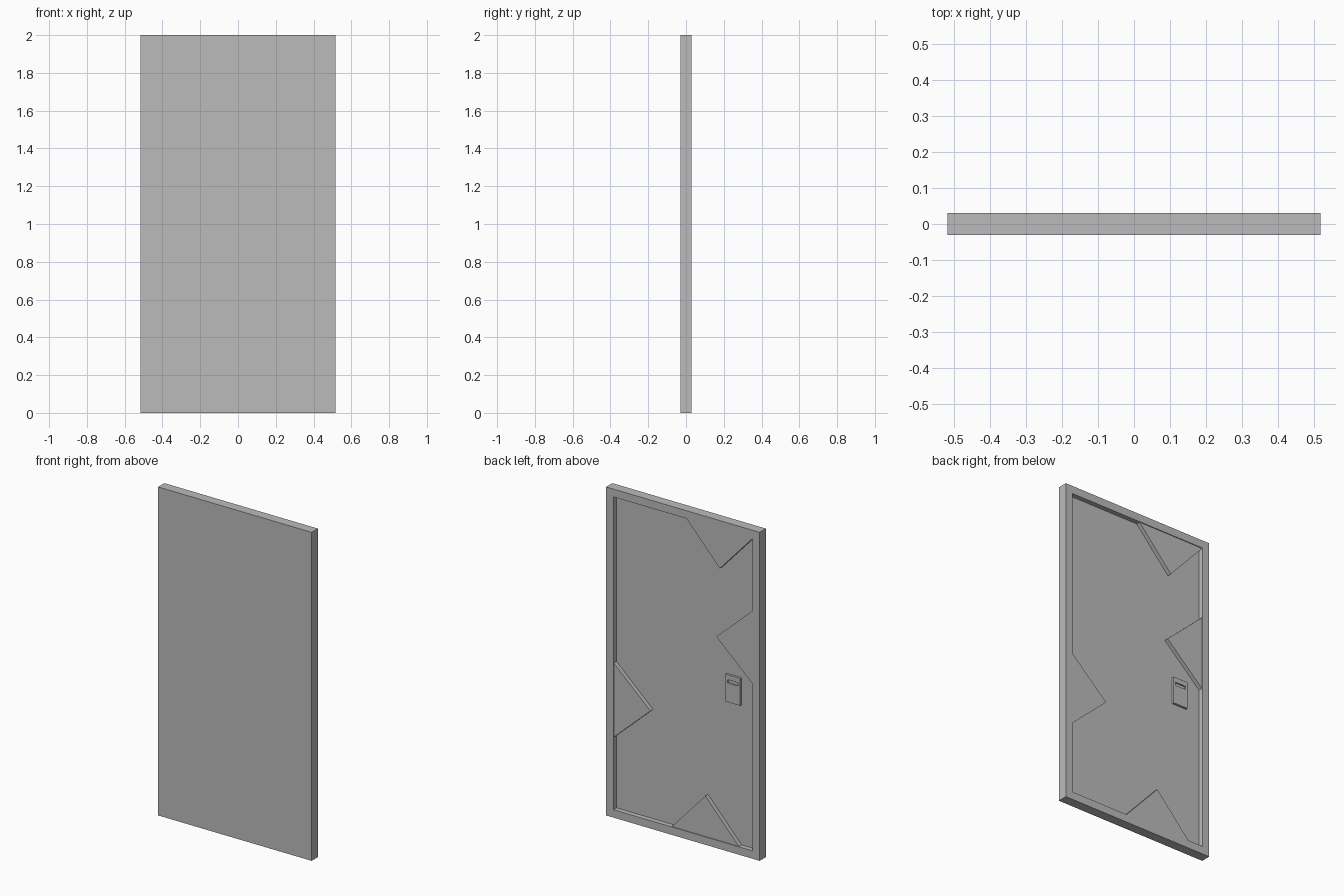
import bpy
import bmesh
from mathutils import Matrix

cube = bpy.data.objects.get("Cube")
if cube:
    bpy.data.objects.remove(cube, do_unlink=True)

# One grey metal for the whole door
GREY = (0.5, 0.5, 0.5, 1.0)
metal = bpy.data.materials.new("grey_metal")
metal.use_nodes = True
metal.diffuse_color = GREY
metal.node_tree.nodes["Principled BSDF"].inputs["Base Color"].default_value = GREY

WIDTH, HEIGHT, HALF_DEPTH = 1.034, 2.0, 0.03
BORDER = 0.048                      # width of the raised rim
FLOOR_Y = 0.0                       # bottom of the rear recess
INNER_X = WIDTH / 2 - BORDER


def finish(name, bm):
    bmesh.ops.recalc_face_normals(bm, faces=bm.faces)
    mesh = bpy.data.meshes.new(name)
    bm.to_mesh(mesh)
    bm.free()
    mesh.materials.append(metal)
    obj = bpy.data.objects.new(name, mesh)
    bpy.context.collection.objects.link(obj)
    return obj


def box(bm, x0, x1, y0, y1, z0, z1):
    size = Matrix.Diagonal((x1 - x0, y1 - y0, z1 - z0, 1))
    centre = Matrix.Translation(((x0 + x1) / 2, (y0 + y1) / 2, (z0 + z1) / 2))
    bmesh.ops.create_cube(bm, size=1, matrix=centre @ size)
    bm.normal_update()


def back_face(bm):
    return max(bm.faces, key=lambda f: f.calc_center_median().y)


def sink(bm, face, depth):
    bmesh.ops.inset_region(bm, faces=[face], thickness=0, depth=-depth,
                           use_even_offset=True)


def prism(name, outline, y0, y1):
    bm = bmesh.new()
    face = bm.faces.new([bm.verts.new((x, y0, z)) for x, z in outline])
    grown = bmesh.ops.extrude_face_region(bm, geom=[face])["geom"]
    top = [v for v in grown if isinstance(v, bmesh.types.BMVert)]
    bmesh.ops.translate(bm, verts=top, vec=(0, y1 - y0, 0))
    return finish(name, bm)


# Door slab: plain front, framed recess at the back
bm = bmesh.new()
box(bm, -WIDTH / 2, WIDTH / 2, -HALF_DEPTH, HALF_DEPTH, 0, HEIGHT)
panel = back_face(bm)
bmesh.ops.inset_region(bm, faces=[panel], thickness=BORDER, use_even_offset=True)
sink(bm, panel, HALF_DEPTH - FLOOR_Y)
finish("door_slab", bm)

# Triangular plates growing inwards from the rim
HALF_BASE, REACH, PLATE_Y = 0.226, 0.247, 0.025
for name, side, z in (("left_plate", 1, 0.713), ("right_plate", -1, 1.284)):
    edge = side * INNER_X
    prism(name, [(edge, z - HALF_BASE), (edge, z + HALF_BASE),
                 (edge - side * REACH, z)], FLOOR_Y, PLATE_Y)
for name, edge, inward, x in (("top_plate", HEIGHT - BORDER, -1, -0.245),
                              ("bottom_plate", BORDER, 1, -0.148)):
    prism(name, [(x - HALF_BASE, edge), (x + HALF_BASE, edge),
                 (x, edge + inward * REACH)], FLOOR_Y, PLATE_Y)

# Lock panel with a card slot near its top
bm = bmesh.new()
x0, x1, z0, z1 = -0.375, -0.275, 0.9, 1.066
margin, slot_low, slot_high = 0.014, 1.016, 1.036
box(bm, x0, x1, FLOOR_Y, 0.014, z0, z1)
for axis, cuts in (((1, 0, 0), (x0 + margin, x1 - margin)),
                   ((0, 0, 1), (slot_low, slot_high))):
    for cut in cuts:
        geom = bm.verts[:] + bm.edges[:] + bm.faces[:]
        bmesh.ops.bisect_plane(bm, geom=geom, plane_no=axis,
                               plane_co=(cut * axis[0], 0, cut * axis[2]))
bm.normal_update()
slot = min((f for f in bm.faces if f.normal.y > 0.9),
           key=lambda f: abs(f.calc_center_median().z - (slot_low + slot_high) / 2)
           + abs(f.calc_center_median().x - (x0 + x1) / 2))
sink(bm, slot, 0.008)
finish("lock_panel", bm)
